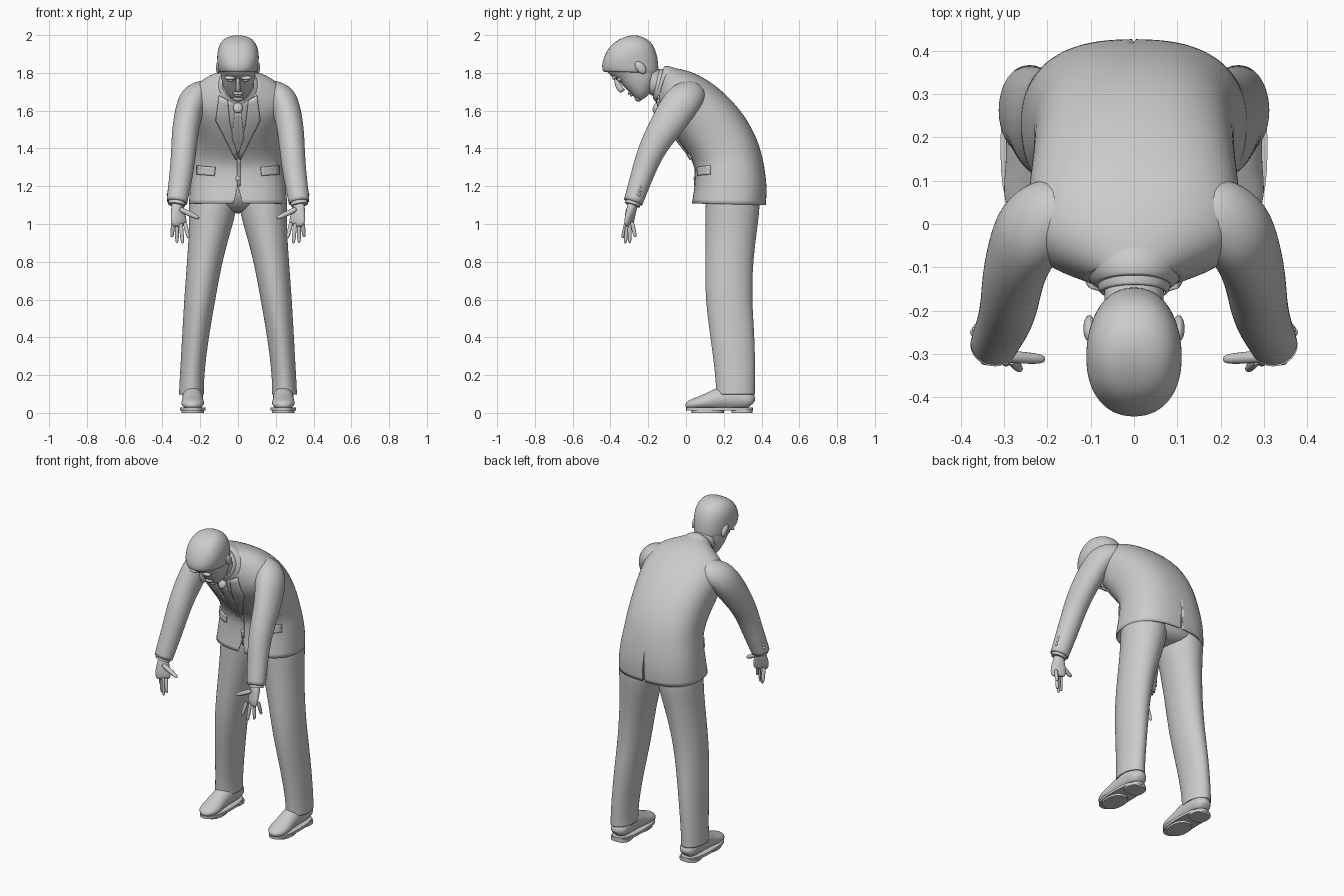
import bpy, bmesh, math
from mathutils import Vector as V
from mathutils.bvhtree import BVHTree

if "Cube" in bpy.data.objects:
    bpy.data.objects.remove(bpy.data.objects["Cube"])


def make(name, verts, faces, mirror=False, sub=0, thick=0, angle=60):
    me = bpy.data.meshes.new(name)
    me.from_pydata([tuple(v) for v in verts], [], faces)
    bm = bmesh.new()
    bm.from_mesh(me)
    bmesh.ops.recalc_face_normals(bm, faces=bm.faces)
    bm.to_mesh(me)
    bm.free()
    ob = bpy.data.objects.new(name, me)
    bpy.context.collection.objects.link(ob)
    bpy.ops.object.select_all(action='DESELECT')
    bpy.context.view_layer.objects.active = ob
    ob.select_set(True)
    bpy.ops.object.shade_smooth_by_angle(angle=math.radians(angle))
    if sub:
        ob.modifiers.new("Subdivision", 'SUBSURF').levels = sub
        ob.modifiers["Subdivision"].render_levels = sub
    if thick:
        so = ob.modifiers.new("Thickness", 'SOLIDIFY')
        so.thickness = thick
        so.offset = -1
    if mirror:
        ob.modifiers.new("Mirror", 'MIRROR')
    return ob


def loft(name, rings, caps=(True, True), **kw):
    n = len(rings[0])
    verts = [p for r in rings for p in r]
    faces = [(i*n+k, i*n+(k+1) % n, (i+1)*n+(k+1) % n, (i+1)*n+k)
             for i in range(len(rings)-1) for k in range(n)]
    if caps[0]:
        faces.append(tuple(range(n)))
    if caps[1]:
        faces.append(tuple(range(len(verts)-n, len(verts))))
    return make(name, verts, faces, **kw)


def spow(v, e):
    return math.copysign(abs(v)**e, v)


def section(fy, fz, by, bz, w, e=2.2, cx=0, n=28):
    """Superellipse spanning a front point, a back point and a half width."""
    f, b = V((cx, fy, fz)), V((cx, by, bz))
    return [(f+b)/2 + (b-f)/2*spow(math.sin(t), 2/e) + V((w*spow(math.cos(t), 2/e), 0, 0))
            for t in (2*math.pi*k/n for k in range(n))]


def tube(name, rows, ref=(0, 1, 0), n=16, **kw):
    """Rows: x, y, z, radius along ref, radius across."""
    pts = [V(r[:3]) for r in rows]
    rings = []
    for i, r in enumerate(rows):
        t = (pts[min(i+1, len(pts)-1)] - pts[max(i-1, 0)]).normalized()
        a = (V(ref) - t*t.dot(V(ref))).normalized()
        b = t.cross(a)
        rings.append([pts[i] + a*r[3]*math.cos(q) + b*r[4]*math.sin(q)
                      for q in (2*math.pi*k/n for k in range(n))])
    return loft(name, rings, **kw)


def blob(name, loc, size, tilt=0, mirror=False):
    bm = bmesh.new()
    bmesh.ops.create_uvsphere(bm, u_segments=16, v_segments=10, radius=1)
    c, s = math.cos(tilt), math.sin(tilt)
    vs = []
    for v in bm.verts:
        x, y, z = (v.co[i]*size[i] for i in range(3))
        vs.append(V(loc) + V((x, y*c-z*s, y*s+z*c)))
    fs = [tuple(v.index for v in f.verts) for f in bm.faces]
    bm.free()
    return make(name, vs, fs, mirror=mirror)


# Jacket body, from hem to neck
jacket = loft("jacket_body", [section(*r) for r in [
    (.03, 1.11, .424, 1.10, .262, 2.5), (.045, 1.20, .43, 1.19, .255, 2.5),
    (.05, 1.28, .42, 1.28, .245, 2.4), (.042, 1.32, .405, 1.36, .234, 2.4),
    (.015, 1.37, .372, 1.47, .23, 2.4), (-.05, 1.45, .29, 1.61, .236, 2.4),
    (-.09, 1.51, .155, 1.742, .25, 2.4), (-.125, 1.57, .03, 1.81, .25, 2.2),
    (-.142, 1.62, -.05, 1.825, .175, 2), (-.155, 1.65, -.10, 1.83, .10, 2)]],
    caps=(False, False), sub=2, thick=.01)
bpy.context.view_layer.update()
surface = BVHTree.FromObject(jacket, bpy.context.evaluated_depsgraph_get())


def on_jacket(x, z, off):
    hit = surface.ray_cast(V((x, -1, z)), V((0, 1, 0)))
    return hit[0] - V((0, off, 0)) if hit[0] else V((x, .2, z))


def patch(name, left, right, off, mirror=False, thick=.008, rows=5, cols=6):
    """Cloth strip between two (x, z) polylines, laid on the jacket front."""
    ls, rs = [], []
    for src, out in ((left, ls), (right, rs)):
        for i in range(len(src)-1):
            out += [V(src[i]).lerp(V(src[i+1]), k/rows) for k in range(rows)]
        out.append(V(src[-1]))
    verts = [on_jacket(*l.lerp(r, k/cols), off) for l, r in zip(ls, rs) for k in range(cols+1)]
    m = cols+1
    faces = [(i*m+k, i*m+k+1, (i+1)*m+k+1, (i+1)*m+k) for i in range(len(ls)-1) for k in range(cols)]
    ob = make(name, verts, faces, mirror=mirror, thick=thick)
    ob.modifiers["Thickness"].offset = 0
    return ob


# Shirt, tie, lapels and pocket flaps
patch("shirt_front", [(-.06, 1.655), (-.045, 1.53), (-.004, 1.37)],
      [(.06, 1.655), (.045, 1.53), (.004, 1.37)], .003, thick=.005)
patch("tie_blade", [(-.016, 1.60), (-.032, 1.46), (-.004, 1.375)],
      [(.016, 1.60), (.032, 1.46), (.004, 1.375)], .008)
blob("tie_knot", (0, -.155, 1.615), (.026, .02, .03), -.4)
patch("lapel", [(.055, 1.655), (.042, 1.53), (.0, 1.35)],
      [(.10, 1.68), (.118, 1.55), (.012, 1.34)], .008, mirror=True)
patch("pocket_flap", [(.12, 1.30), (.125, 1.255)], [(.215, 1.31), (.218, 1.262)], .004, mirror=True)
blob("front_button", on_jacket(0, 1.24, .002), (.013, .006, .013))
patch("front_edge", [(-.004, 1.35), (-.004, 1.2)], [(.012, 1.35), (.012, 1.2)], .001, thick=.006)

# Back vent and front cutaway
for name, y, top, wide in (("back_vent_cutter", .42, 1.28, .012), ("front_cutter", .03, 1.20, .04)):
    tri = [(-wide, 1.05), (wide, 1.05), (0, top)]
    cut = loft(name, [[V((x, y+d, z)) for x, z in tri] for d in (-.07, .07)])
    cut.hide_render = True
    cut.hide_set(True)
    bo = jacket.modifiers.new(name, 'BOOLEAN')
    bo.operation, bo.object = 'DIFFERENCE', cut

# Collars and neck
loft("jacket_collar", [section(*r, 2) for r in [
    (-.135, 1.60, -.055, 1.825, .135), (-.155, 1.635, -.09, 1.838, .108),
    (-.168, 1.66, -.118, 1.838, .088), (-.16, 1.665, -.118, 1.825, .08)]],
    caps=(False, False), sub=2)
loft("shirt_collar", [section(*r, 2) for r in [
    (-.155, 1.64, -.11, 1.82, .088), (-.178, 1.665, -.14, 1.825, .08), (-.175, 1.672, -.14, 1.815, .072)]],
    caps=(False, False), sub=2)
loft("neck", [section(*r, 2) for r in [
    (-.12, 1.65, -.09, 1.80, .075), (-.185, 1.68, -.145, 1.81, .068),
    (-.225, 1.71, -.155, 1.84, .068), (-.28, 1.74, -.19, 1.88, .065)]], sub=1)

# Head, built in tilted head space (forward f, up u)
TILT = math.radians(40)
C, S = math.cos(TILT), math.sin(TILT)


def hp(f, u):
    return (-.25 - f*C - u*S, 1.82 - f*S + u*C)


def hsec(ff, fu, bf, bu, w, e=2.2):
    return section(*hp(ff, fu), *hp(bf, bu), w, e)


loft("head", [hsec(f, u, b, u, w) for u, f, b, w in [
    (-.138, .09, .035, .025), (-.128, .108, .01, .048), (-.10, .114, -.03, .07), (-.07, .116, -.065, .083),
    (-.03, .121, -.09, .091), (.02, .121, -.12, .097), (.045, .132, -.13, .1), (.08, .139, -.135, .103),
    (.115, .138, -.128, .103), (.15, .11, -.10, .09), (.172, .06, -.06, .055), (.18, .02, -.02, .02)]], sub=2)
# Hair cap
loft("hair", [hsec(*r) for r in [
    (.132, .098, -.062, -.085, .092), (.148, .10, -.075, -.075, .103), (.154, .112, -.113, -.025, .108),
    (.145, .132, -.138, .03, .112), (.122, .155, -.143, .075, .109), (.085, .175, -.122, .13, .094),
    (.045, .19, -.085, .165, .068), (.005, .192, -.035, .185, .03)]], caps=(False, True), sub=2)
# Face details
tube("nose", [(0, *hp(f, u), a, b) for f, u, a, b in [
    (.118, .05, .01, .008), (.132, .025, .014, .011), (.145, -.015, .02, .014),
    (.142, -.032, .019, .02), (.122, -.04, .01, .015)]], sub=1, n=10)
blob("brow", (.042, *hp(.128, .048)), (.032, .013, .009), TILT, True)
blob("eye", (.04, *hp(.112, .024)), (.02, .014, .011), TILT, True)
blob("ear", (.103, *hp(-.012, .0)), (.014, .024, .038), TILT, True)
blob("upper_lip", (0, *hp(.119, -.066)), (.03, .011, .007), TILT)
blob("lower_lip", (0, *hp(.116, -.08)), (.025, .011, .008), TILT)
blob("chin", (0, *hp(.10, -.115)), (.03, .02, .02), TILT)

# Sleeves and cuffs
tube("sleeve", [(.13, .03, 1.68, .07, .07), (.19, .02, 1.685, .095, .085), (.236, -.01, 1.665, .10, .085),
                (.262, -.06, 1.59, .10, .076), (.28, -.125, 1.49, .085, .072), (.287, -.185, 1.39, .073, .068),
                (.298, -.225, 1.28, .063, .064), (.312, -.255, 1.19, .057, .06), (.323, -.28, 1.115, .052, .056)],
     mirror=True, sub=2, caps=(True, False), thick=.008)
tube("shirt_cuff", [(.316, -.265, 1.16, .04, .044), (.326, -.284, 1.10, .041, .045)],
     mirror=True, caps=(False, True))
for i in range(3):
    blob("sleeve_button", (.362 + .004*i, -.238 - .006*i, 1.20 - .022*i), (.008, .009, .009), 0, True)

# Hands
tube("palm", [(.324, -.28, 1.12, .027, .03), (.322, -.287, 1.08, .025, .034), (.316, -.297, 1.04, .022, .046),
              (.312, -.302, 1.005, .018, .046), (.311, -.303, .985, .010, .036)],
     ref=(.5, 1, 0), mirror=True, sub=1)
for name, base, tip in (("index_finger", (.28, -.318, 1.0), (.262, -.336, .925)),
                        ("middle_finger", (.302, -.31, .995), (.293, -.322, .897)),
                        ("ring_finger", (.323, -.298, .995), (.323, -.298, .90)),
                        ("little_finger", (.343, -.285, 1.005), (.35, -.268, .93)),
                        ("thumb", (.30, -.305, 1.075), (.206, -.312, 1.03))):
    b, t = V(base), V(tip)
    k = 1.3 if name == "thumb" else 1
    tube(name, [(*b.lerp(t, s), r*k, r*k) for s, r in
                ((-.15, .011), (.2, .012), (.55, .0115), (.85, .010), (.97, .007), (1, .003))],
         ref=(.3, 1, .2), n=8, mirror=True, sub=1)

# Trousers
tube("trouser_leg", [(.125, .25, 1.2, .14, .125), (.134, .247, 1.09, .147, .131), (.148, .24, .98, .138, .112),
                     (.178, .228, .8, .128, .093), (.203, .225, .6, .125, .083), (.226, .247, .4, .118, .071),
                     (.242, .26, .22, .108, .065), (.246, .262, .13, .104, .066), (.246, .262, .098, .105, .067)],
     n=20, mirror=True, sub=2, caps=(True, False), thick=.008)
loft("trouser_seat", [section(*r, 2.4) for r in [
    (.19, 1.055, .33, 1.055, .05), (.12, 1.10, .39, 1.09, .22),
    (.085, 1.18, .40, 1.18, .235), (.09, 1.27, .385, 1.27, .225)]], sub=1)

# Shoes
tube("shoe_upper", [(.24, y, .015+h/2, w, h/2) for y, w, h in [
    (.352, .03, .06), (.335, .054, .105), (.27, .057, .135), (.19, .056, .13), (.13, .057, .098),
    (.08, .063, .075), (.035, .056, .06), (.01, .035, .045), (.002, .015, .025)]],
    ref=(1, 0, 0), mirror=True, sub=2)
loft("shoe_sole", [section(.0, z, .355, z, .068, 2.5, .24) for z in (.012, .028)], mirror=True, angle=30)
loft("shoe_heel", [section(.24, z, .352, z, .058, 2.8, .24) for z in (0, .02)], mirror=True, angle=30)
loft("shoe_tread", [section(.03, z, .2, z, .06, 2.3, .24) for z in (0, .014)], mirror=True, angle=30)
